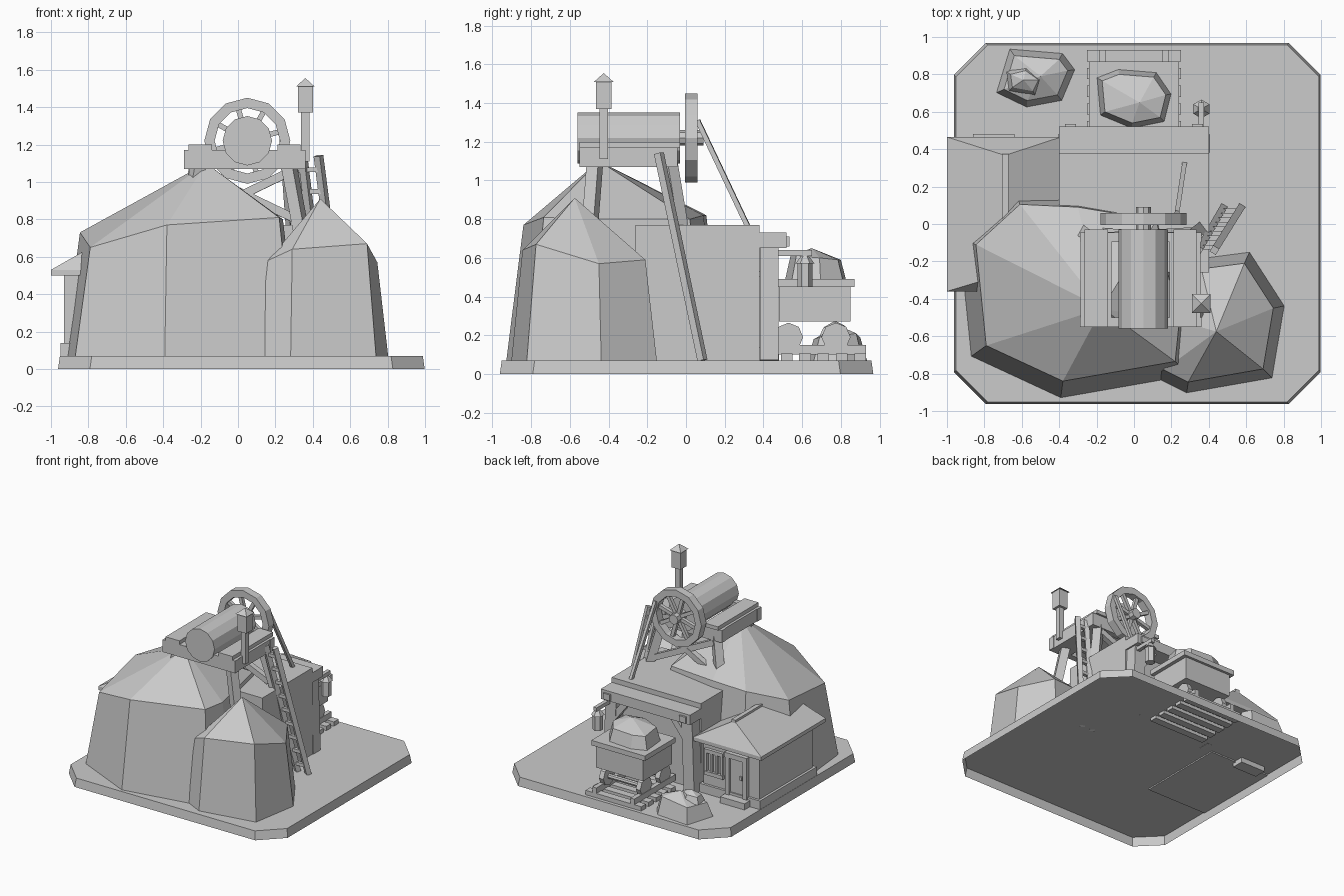
import bpy, bmesh, math
from mathutils import Vector, Matrix

if "Cube" in bpy.data.objects:
    bpy.data.objects.remove(bpy.data.objects["Cube"], do_unlink=True)

grey = bpy.data.materials.new("plain_grey")
grey.use_nodes = True
grey.diffuse_color = (0.6, 0.6, 0.6, 1)
grey.node_tree.nodes["Principled BSDF"].inputs["Base Color"].default_value = (0.6, 0.6, 0.6, 1)


def finish(name, bm):
    bmesh.ops.recalc_face_normals(bm, faces=bm.faces)
    mesh = bpy.data.meshes.new(name)
    bm.to_mesh(mesh)
    bm.free()
    mesh.materials.append(grey)
    ob = bpy.data.objects.new(name, mesh)
    bpy.context.scene.collection.objects.link(ob)
    return ob


def box(name, x, y, z):
    """Box from (low, high) pairs."""
    bm = bmesh.new()
    size = [b - a for a, b in (x, y, z)]
    mid = [(a + b) / 2 for a, b in (x, y, z)]
    bmesh.ops.create_cube(bm, size=1, matrix=Matrix.Translation(mid) @ Matrix.Diagonal((*size, 1)))
    return finish(name, bm)


def bar(name, a, b, w):
    """Square timber between two points."""
    a, b = Vector(a), Vector(b)
    bm = bmesh.new()
    rot = (b - a).to_track_quat('Z', 'Y').to_matrix().to_4x4()
    scale = Matrix.Diagonal((w, w, (b - a).length, 1))
    bmesh.ops.create_cube(bm, size=1, matrix=Matrix.Translation((a + b) / 2) @ rot @ scale)
    return finish(name, bm)


def loft(name, rings, apex=None, floor=True):
    """Skin through rings of points, closed by a cap or an apex."""
    bm = bmesh.new()
    loops = [[bm.verts.new(p) for p in ring] for ring in rings]
    n = len(loops[0])
    for low, high in zip(loops, loops[1:]):
        for i in range(n):
            j = (i + 1) % n
            bm.faces.new((low[i], low[j], high[j], high[i]))
    if floor:
        bm.faces.new(loops[0])
    if apex:
        tip = bm.verts.new(apex)
        for i in range(n):
            bm.faces.new((loops[-1][i], loops[-1][(i + 1) % n], tip))
    else:
        bm.faces.new(loops[-1])
    return finish(name, bm)


def cylinder(name, centre, r, length, axis, sides, r2=None):
    bm = bmesh.new()
    rot = Vector(axis).to_track_quat('Z', 'Y').to_matrix().to_4x4()
    bmesh.ops.create_cone(bm, cap_ends=True, segments=sides, radius1=r, radius2=r if r2 is None else r2,
                          depth=length, matrix=Matrix.Translation(centre) @ rot)
    return finish(name, bm)


def rect(x, y, z):
    return [(x[0], y[0], z), (x[1], y[0], z), (x[1], y[1], z), (x[0], y[1], z)]


def rock(name, shoulder, apex, spread, floor):
    """Faceted boulder: flared foot offset square to its edges, uneven shoulder, pointed top."""
    flat = [Vector(p).to_2d() for p in shoulder]
    foot = []
    for i, p in enumerate(flat):
        a, b = (p - flat[i - 1]).normalized(), (flat[(i + 1) % len(flat)] - p).normalized()
        na, nb = Vector((a.y, -a.x)), Vector((b.y, -b.x))
        q = p + (na + nb) * spread / (1 + na.dot(nb))
        foot.append((q.x, q.y, floor))
    return loft(name, [foot, shoulder], apex)


# Ground slab with cut corners, open underneath
def slab_ring(inset, z):
    h, w, c = 0.965 - inset, 0.98 - inset, 0.17
    pts = [(w - c, -h), (w, c - h), (w, h - c), (w - c, h), (c - w, h), (-w, h - c), (-w, c - h), (c - w, -h)]
    return [(x + 0.018, y + 0.003, z) for x, y in pts]


loft("ground_slab", [slab_ring(0, 0), slab_ring(0.01, 0.07)], floor=False)

# Boulders, listed counterclockwise
rock("large_boulder", [(-0.79, -0.65, 0.65), (-0.38, -0.84, 0.77), (0.22, -0.735, 0.81), (0.24, -0.54, 0.8),
                       (0.12, 0.02, 0.8), (-0.3, 0.09, 0.82), (-0.61, 0.105, 0.82), (-0.845, -0.11, 0.73)],
     (-0.17, -0.45, 1.1), 0.085, 0.07)
rock("small_boulder", [(0.16, -0.78, 0.58), (0.29, -0.845, 0.64), (0.69, -0.775, 0.67), (0.745, -0.45, 0.57),
                       (0.59, -0.21, 0.59), (0.36, -0.24, 0.6), (0.18, -0.5, 0.6)],
     (0.44, -0.575, 0.91), 0.055, 0.07)
rock("yard_stone", [(-0.695, 0.72, 0.18), (-0.57, 0.66, 0.18), (-0.41, 0.69, 0.19), (-0.355, 0.82, 0.2),
                    (-0.4, 0.88, 0.21), (-0.64, 0.9, 0.19)], (-0.5, 0.79, 0.25), 0.033, 0.07)
rock("yard_pebble", [(-0.65, 0.73, 0.24), (-0.54, 0.71, 0.24), (-0.51, 0.77, 0.25), (-0.58, 0.82, 0.25),
                     (-0.66, 0.8, 0.24)], (-0.59, 0.77, 0.275), 0.02, 0.19)

# Mine entrance
box("tunnel_block", (-0.4, 0.4), (-0.26, 0.38), (0.07, 0.77))
box("entrance_header", (-0.4, 0.4), (0.37, 0.52), (0.65, 0.73))
for s in (-1, 1):
    x = s * 0.34
    bar("entrance_post", (x + s * 0.02, 0.43, 0.07), (x, 0.43, 0.66), 0.095)
    bar("entrance_brace", (x, 0.45, 0.48), (x - s * 0.14, 0.45, 0.66), 0.05)
    box("header_peg", (x - 0.03, x + 0.03), (0.5, 0.535), (0.66, 0.71))

# Hanging lantern by the entrance
box("lantern_bracket", (0.345, 0.375), (0.45, 0.65), (0.61, 0.64))
cylinder("hanging_lantern", (0.36, 0.615, 0.515), 0.038, 0.13, (0, 0, 1), 6)
cylinder("hanging_lantern_cap", (0.36, 0.615, 0.59), 0.05, 0.04, (0, 0, 1), 6, 0.02)

# Track
for i in range(5):
    y = 0.49 + i * 0.095
    box("sleeper", (-0.25, 0.25), (y, y + 0.06), (0.045, 0.105))
for x in (-0.17, 0.17):
    box("rail", (x - 0.018, x + 0.018), (0.4, 0.93), (0.1, 0.15))

# Ore cart
box("cart_body", (-0.21, 0.21), (0.48, 0.85), (0.27, 0.46))
box("cart_rim", (-0.24, 0.24), (0.475, 0.87), (0.45, 0.49))
for y in (0.53, 0.775):
    cylinder("axle", (0, y, 0.19), 0.02, 0.36, (1, 0, 0), 8)
    for s in (-1, 1):
        cylinder("cart_wheel", (s * 0.165, y, 0.19), 0.075, 0.04, (1, 0, 0), 8)
rock("cart_load", [(-0.155, 0.6, 0.6), (-0.01, 0.54, 0.61), (0.14, 0.57, 0.61), (0.17, 0.69, 0.6),
                   (0.105, 0.785, 0.59), (-0.08, 0.8, 0.59), (-0.17, 0.765, 0.59)],
     (0.03, 0.65, 0.65), 0.028, 0.48)

# Hut
box("hut_footing", (-0.95, -0.41), (-0.32, 0.41), (0.06, 0.14))
box("hut_walls", (-0.93, -0.43), (-0.3, 0.39), (0.07, 0.51))
eave_x, eave_y = (-1.0, -0.39), (-0.36, 0.465)
loft("hut_roof", [rect(eave_x, eave_y, 0.5), rect(eave_x, eave_y, 0.53),
                  rect((-0.7, -0.68), (-0.27, 0.37), 0.7)])
box("roof_ridge", (-0.705, -0.67), (-0.27, 0.375), (0.685, 0.715))
box("door", (-0.8, -0.67), (0.38, 0.4), (0.14, 0.42))
for x in (-0.82, -0.66):
    box("door_jamb", (x - 0.018, x + 0.018), (0.38, 0.42), (0.1, 0.44))
box("door_lintel", (-0.84, -0.64), (0.38, 0.425), (0.42, 0.46))
box("door_handle", (-0.79, -0.77), (0.39, 0.415), (0.26, 0.29))
box("door_step", (-0.86, -0.64), (0.38, 0.48), (0.03, 0.12))
for z in (0.24, 0.42):
    box("window_frame", (-0.62, -0.45), (0.38, 0.415), (z - 0.015, z + 0.015))
for i in range(4):
    x = -0.605 + i * 0.047
    box("window_bar", (x - 0.009, x + 0.009), (0.38, 0.41), (0.24, 0.42))

# Headframe platform
for x in ((-0.285, -0.12), (0.19, 0.355)):
    box("side_deck", x, (-0.535, -0.045), (1.07, 1.17))
    box("deck_plank", (x[0] + 0.02, x[1] - 0.02), (-0.55, -0.03), (1.17, 1.2))
for y in (-0.525, -0.07):
    box("cross_beam", (-0.29, 0.36), (y - 0.025, y + 0.025), (1.07, 1.17))

# Headframe legs and braces
mid = 0.03
for s in (-1, 1):
    bar("front_leg", (mid + s * 0.24, -0.47, 1.1), (mid + s * 0.31, -0.5, 0.72), 0.065)
    bar("rear_leg", (mid + s * 0.24, -0.09, 1.1), (mid + s * 0.32, -0.03, 0.74), 0.065)
    bar("cross_brace", (mid + s * 0.24, -0.07, 1.05), (mid - s * 0.28, -0.04, 0.8), 0.045)

# Winding drum and wheel
hub = Vector((0.05, 0.03, 1.22))
cylinder("winding_drum", (0.05, -0.295, 1.22), 0.132, 0.53, (0, 1, 0), 12)
cylinder("wheel_axle", (0.05, 0.02, 1.22), 0.04, 0.14, (0, 1, 0), 8)


def circle(r, y, n=12):
    return [(hub.x + r * math.sin(2 * math.pi * i / n), y, hub.z + r * math.cos(2 * math.pi * i / n)) for i in range(n)]


bm = bmesh.new()
loops = [[bm.verts.new(p) for p in circle(r, y)] for r, y in ((0.23, -0.005), (0.23, 0.06), (0.175, 0.06), (0.175, -0.005))]
for k in range(4):
    a, b = loops[k], loops[(k + 1) % 4]
    for i in range(12):
        j = (i + 1) % 12
        bm.faces.new((a[i], a[j], b[j], b[i]))
finish("winding_wheel_rim", bm)
for i in range(8):
    t = math.pi * (i + 0.35) / 4
    bar("wheel_spoke", hub, hub + Vector((math.cos(t), 0, math.sin(t))) * 0.185, 0.028)
bar("back_stay", (0.23, 0.06, 1.31), (0.27, 0.325, 0.75), 0.025)

# Lamp post on the deck
box("lamp_post", (0.338, 0.382), (-0.447, -0.403), (1.11, 1.38))
box("lamp_box", (0.32, 0.4), (-0.465, -0.385), (1.37, 1.515))
loft("lamp_cap", [rect((0.31, 0.41), (-0.475, -0.375), 1.51)], (0.36, -0.425, 1.555))

# Ladder
rails = [(Vector((0.43, -0.14, 1.14)), Vector((0.57, 0.085, 0.07))),
         (Vector((0.345, -0.14, 1.14)), Vector((0.475, 0.085, 0.07)))]
for top, foot in rails:
    bar("ladder_rail", top, foot, 0.038)
for i in range(9):
    t = 0.07 + i * 0.108
    bar("ladder_rung", rails[0][0].lerp(rails[0][1], t), rails[1][0].lerp(rails[1][1], t), 0.026)
